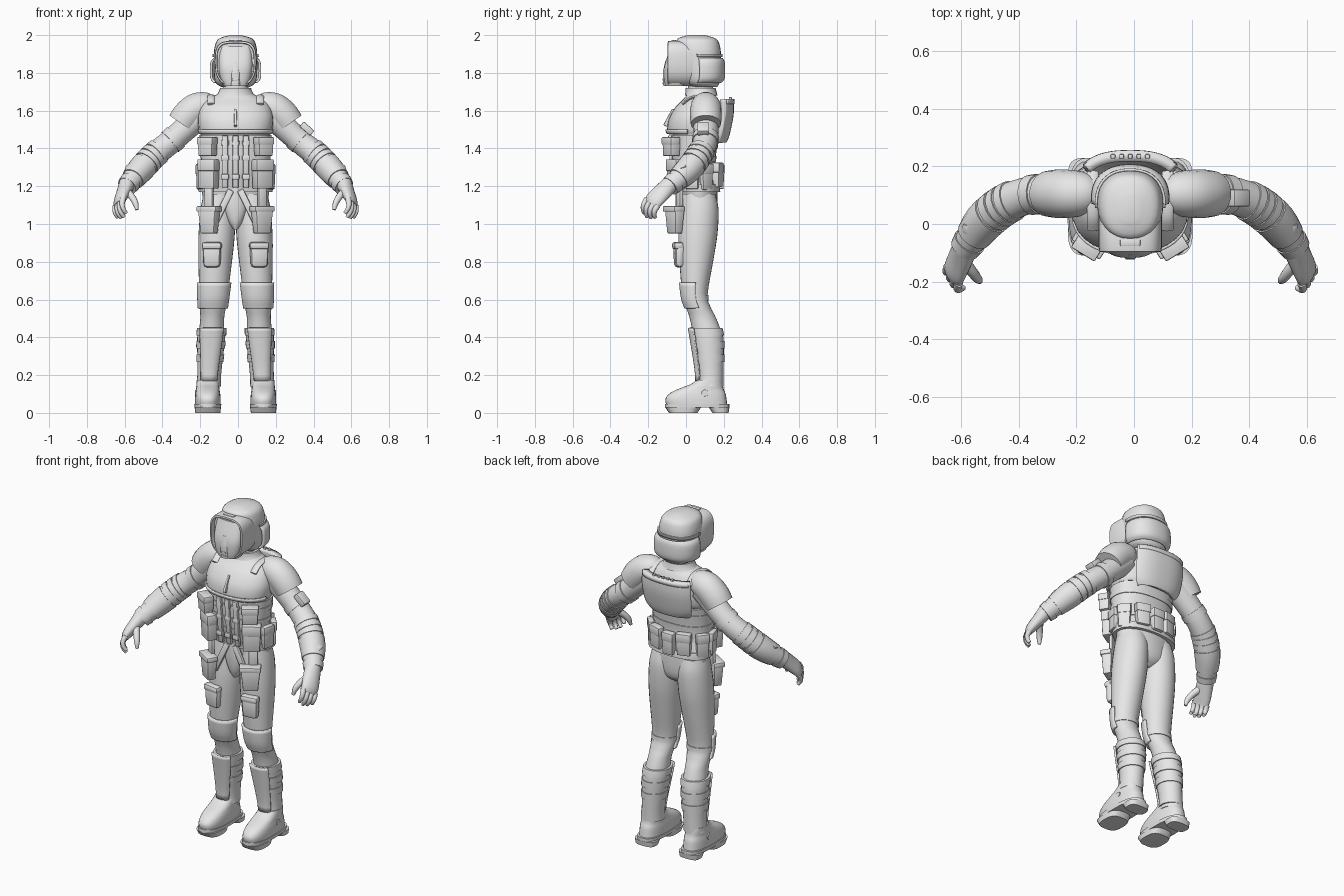
import bpy, bmesh, math
from mathutils import Vector, Matrix

if bpy.data.objects.get("Cube"):
    bpy.data.objects.remove(bpy.data.objects["Cube"], do_unlink=True)

middle = -.013  # body symmetry plane
grey = (.8, .8, .8, 1)
material = bpy.data.materials.new("light_grey")
material.use_nodes = True
material.diffuse_color = grey
material.node_tree.nodes["Principled BSDF"].inputs["Base Color"].default_value = grey


def finish(name, bm, thick=0):
    bmesh.ops.recalc_face_normals(bm, faces=bm.faces)
    mesh = bpy.data.meshes.new(name)
    bm.to_mesh(mesh)
    bm.free()
    mesh.materials.append(material)
    mesh.shade_smooth()
    mesh.set_sharp_from_angle(angle=math.radians(40))
    part = bpy.data.objects.new(name, mesh)
    bpy.context.collection.objects.link(part)
    if thick:
        solid = part.modifiers.new("thickness", 'SOLIDIFY')
        solid.thickness, solid.offset = thick, 0


def skin(name, loops, closed=True, thick=0):
    """Bridge a stack of point loops and cap the ends."""
    bm = bmesh.new()
    rows = [[bm.verts.new(point) for point in loop] for loop in loops]
    count = len(rows[0])
    for low, high in zip(rows, rows[1:]):
        for i in range(count if closed else count - 1):
            j = (i + 1) % count
            bm.faces.new((low[i], low[j], high[j], high[i]))
    if closed:
        bm.faces.new(rows[0])
        bm.faces.new(rows[-1])
    finish(name, bm, thick)


def outline(rx, ry, power=2, count=28, arc=None):
    """Superellipse points, or an open arc of one."""
    start, end = arc or (0, 360)
    points = []
    for i in range(count):
        angle = math.radians(start + (end - start) * i / (count - 1 if arc else count))
        c, s = math.cos(angle), math.sin(angle)
        points.append((rx * math.copysign(abs(c) ** (2 / power), c),
                       ry * math.copysign(abs(s) ** (2 / power), s)))
    return points


def smooth(rings, steps=4):
    """Catmull-Rom refinement of ring tuples."""
    padded = [rings[0], *rings, rings[-1]]
    out = []
    for quad in zip(padded, padded[1:], padded[2:], padded[3:]):
        for i in range(steps):
            t = i / steps
            out.append(tuple(b + t / 2 * (c - a + t * (2 * a - 5 * b + 4 * c - d + t * (3 * (b - c) + d - a)))
                             for a, b, c, d in zip(*quad)))
    return out + [rings[-1]]


def path(*stations):
    """Smooth limb path: side offset, y, z, one or two radii."""
    return smooth([(i, *st[:4], st[-1]) for i, st in enumerate(stations)])


def ring_at(rings, key):
    for low, high in zip(rings, rings[1:]):
        if low[0] <= key <= high[0]:
            t = (key - low[0]) / (high[0] - low[0])
            return tuple(a + (b - a) * t for a, b in zip(low, high))


def cut(rings, start, end):
    inner = [ring for ring in rings if start < ring[0] < end]
    return [ring_at(rings, start), *inner, ring_at(rings, end)]


def loft(name, rings, grow=0, power=2, arc=None, thick=0, shift=lambda z: 0):
    """Stack of level rings: height, front y, back y, half width."""
    loops = [[(middle + shift(z) + x, (front + back) / 2 + y, z)
              for x, y in outline(half + grow, (back - front) / 2 + grow, power, arc=arc)]
             for z, front, back, half in rings]
    skin(name, loops, not arc, thick)


def tube(name, rings, side, grow=0, across=(0, 1, 0), count=18):
    centres = [Vector((middle + side * u, y, z)) for key, u, y, z, ra, rb in rings]
    loops = []
    for i, centre in enumerate(centres):
        along = (centres[min(i + 1, len(centres) - 1)] - centres[max(i - 1, 0)]).normalized()
        e = Vector(across)
        e = (e - along * e.dot(along)).normalized()
        f = along.cross(e)
        ra, rb = rings[i][-2:]
        loops.append([centre + e * x + f * y for x, y in outline(ra + grow, rb + grow, count=count)])
    skin(name, loops)


def box(name, at, size, tilt=0, lean=0, turn=0, taper=1, bevel=.006):
    bm = bmesh.new()
    bmesh.ops.create_cube(bm, size=1)
    for v in bm.verts:
        k = taper if v.co.z < 0 else 1
        v.co = Vector((v.co.x * size[0] * k, v.co.y * size[1] * k, v.co.z * size[2]))
    bmesh.ops.bevel(bm, geom=bm.edges[:], offset=bevel, segments=2, affect='EDGES', profile=.5)
    matrix = Matrix.Translation(at) @ Matrix.Translation((middle, 0, 0))
    for angle, axis in zip((tilt, lean, turn), 'XYZ'):
        matrix = matrix @ Matrix.Rotation(math.radians(angle), 4, axis)
    bmesh.ops.transform(bm, matrix=matrix, verts=bm.verts)
    finish(name, bm)


# Torso, vest and chest armor
torso = smooth([(.99, .04, .11, .05), (1.04, -.01, .16, .14), (1.18, -.03, .165, .18),
                (1.3, -.06, .145, .17), (1.5, -.07, .17, .185), (1.59, -.05, .18, .195),
                (1.65, -.01, .165, .16), (1.69, .01, .15, .08), (1.78, .01, .13, .06)])
loft("torso", torso)
loft("vest", cut(torso, 1.18, 1.47), grow=.008, power=2.3)
loft("belt", cut(torso, 1.17, 1.21), grow=.016, power=2.3)
for z in (1.26, 1.33, 1.4):
    loft("vest_strap", cut(torso, z, z + .03), grow=.012, power=2.3)
loft("collar", cut(torso, 1.68, 1.72), grow=.014)
chest = smooth([(1.475, -.09, .17, .185), (1.5, -.1, .18, .195), (1.56, -.09, .185, .2),
                (1.62, -.055, .185, .185), (1.66, -.015, .17, .15), (1.69, .01, .15, .09)])
loft("chest_armor", chest, power=2.3)
loft("chest_lip", cut(chest, 1.48, 1.5), grow=.004, power=2.3, arc=(190, 350), thick=.01)
box("chest_ridge", (0, -.08, 1.56), (.012, .03, .1), tilt=-24, taper=1.5)
for x in (-.055, 0, .055):
    box("front_webbing", (x, -.073, 1.33), (.03, .02, .28), tilt=5)
    for z in (1.25, 1.35, 1.43):
        box("webbing_buckle", (x, -.08, z), (.04, .016, .03))

# Back pack with top rail and knobs
pack = smooth([(1.44, -.06, .2, .15), (1.48, -.06, .215, .18), (1.58, -.05, .235, .19), (1.66, -.05, .235, .185)])
loft("back_pack", pack, power=2.5, arc=(40, 140), thick=.035)
loft("back_rail", cut(pack, 1.635, 1.66), grow=.006, power=2.5, arc=(45, 135), thick=.03)
for i in range(-2, 3):
    box("rail_knob", (i * .03, .235, 1.665), (.016, .016, .014), bevel=.004)


def pouch(name, angle, z, size, out):
    """Flapped pouch set on the torso at an angle."""
    key, front, back, half = ring_at(torso, z)
    a, depth = math.radians(angle), (back - front) / 2
    normal = Vector((math.cos(a) / half, math.sin(a) / depth, 0)).normalized()
    at = Vector((half * math.cos(a), (front + back) / 2 + depth * math.sin(a), z)) + normal * out
    turn = math.degrees(math.atan2(normal.y, normal.x)) + 90
    width, thick, height = size
    box(name, at, size, turn=turn, taper=.94)
    box(name + "_flap", at + normal * .003 + Vector((0, 0, height * .3)),
        (width + .006, thick, height * .4), turn=turn)


for mirrored in (False, True):
    for name, angle, z, size, out in (("chest_pouch", -46, 1.41, (.09, .06, .1), .048),
                                      ("front_pouch", -44, 1.265, (.1, .06, .155), .036),
                                      ("side_pouch", -8, 1.25, (.07, .03, .13), .015),
                                      ("hip_pouch", 26, 1.25, (.07, .03, .14), .02),
                                      ("rear_pouch", 62, 1.26, (.08, .04, .13), .03)):
        pouch(name, 180 - angle if mirrored else angle, z, size, out)
pouch("middle_rear_pouch", 90, 1.25, (.07, .04, .13), .03)
loft("groin_guard", smooth([(.97, -.02, .02, .01), (1.02, -.04, .03, .04), (1.1, -.05, .03, .06),
                            (1.19, -.05, .03, .035)]))

# Helmet
dome = smooth([(1.725, .03, .165, .075), (1.76, -.01, .18, .11), (1.88, -.04, .185, .115),
               (1.94, -.05, .18, .11), (1.98, -.045, .16, .09), (2, .01, .1, .03)])
loft("helmet_dome", dome, power=2.3)
loft("helmet_rear_band", smooth([(1.75, -.02, .18, .11), (1.775, -.02, .2, .128), (1.85, -.02, .2, .128),
                                 (1.875, -.02, .19, .112)]), power=2.3, arc=(-8, 188), thick=.012)
loft("helmet_brow_band", cut(dome, 1.885, 1.9), grow=.003, power=2.3, arc=(-5, 185), thick=.01)
hood = []
for y, scale in ((.06, .95), (.05, 1), (-.08, 1), (-.096, .98), (-.097, .9), (-.07, .88)):
    hood.append([(middle + x * (1 - 15 * min(0, z) ** 2), y - z * (y > 0) / 5, 1.85 + z)
                 for x, z in outline(.11 * scale, .12 * scale, power=3.6, count=40)])
skin("helmet_hood", hood)
loft("face_plate", smooth([(1.73, -.11, 0, .065), (1.77, -.116, 0, .08), (1.84, -.114, 0, .09),
                           (1.94, -.08, 0, .085)]), power=2.8)
loft("nose_guard", smooth([(1.73, -.12, -.08, .024), (1.8, -.122, -.08, .024), (1.86, -.11, -.08, .01)]), power=3)
for z in (1.745, 1.765):
    box("mouth_vent", (0, -.117, z), (.034, .014, .01), bevel=.003)
box("helmet_top_vent", (0, -.065, 1.968), (.07, .024, .012), bevel=.004)

# Limb shapes and foot
leg = smooth([(.12, .06, .19, .06), (.2, .07, .19, .055), (.4, .04, .19, .066), (.5, .02, .16, .063),
              (.56, 0, .13, .07), (.63, -.02, .115, .076), (.82, -.036, .147, .09),
              (.95, -.04, .167, .096), (1.08, -.03, .172, .092), (1.16, -.02, .155, .08)])
foot = smooth([(.03, -.1, .22, .067), (.07, -.11, .215, .068), (.1, -.09, .21, .066), (.125, -.045, .2, .062),
               (.15, .02, .195, .06), (.175, .06, .19, .058)])
arm = path((.17, .1, 1.59, .07), (.26, .105, 1.51, .067), (.35, .1, 1.43, .065), (.43, .07, 1.365, .067),
           (.505, .01, 1.285, .066), (.575, -.085, 1.2, .048))
shoulder = path((.13, .105, 1.625, .06), (.16, .105, 1.625, .075), (.21, .105, 1.61, .083),
                (.255, .105, 1.57, .084), (.285, .105, 1.53, .08))

for side in (1, -1):
    stance = lambda z: side * (.15 - z * .053)
    planted = lambda z: side * .147

    # Leg with knee pad, pocket and hanging pouch
    loft("leg", leg, shift=stance)
    loft("knee_pad", cut(leg, .555, .69), grow=.004, power=2.1, arc=(178, 362), thick=.014, shift=stance)
    loft("knee_strap", cut(leg, .595, .625), grow=.004, shift=stance)
    box("thigh_pocket", (side * .125, -.038, .835), (.1, .05, .13), turn=side * 8, taper=.9, bevel=.02)
    box("pocket_flap", (side * .125, -.044, .885), (.105, .05, .04), turn=side * 8, bevel=.015)
    box("thigh_pouch", (side * .14, -.06, 1.02), (.11, .06, .14), turn=side * 32, taper=.75)
    box("thigh_pouch_flap", (side * .14, -.065, 1.08), (.12, .065, .03), turn=side * 32)
    box("thigh_strap", (side * .068, -.045, 1.09), (.035, .02, .2), lean=-side * 26)
    box("hip_strap", (side * .14, -.035, 1.13), (.05, .02, .12), turn=side * 30)

    # Boot
    loft("boot_shaft", cut(leg, .14, .45), grow=.008, shift=stance)
    for z in (.27, .34, .41):
        loft("boot_strap", cut(leg, z, z + .04), grow=.013, shift=stance)
    shin = [(z, front - .004, back, half * (z + .5)) for z, front, back, half in cut(leg, .17, .45)]
    loft("shin_plate", shin, grow=.012, power=2.6, arc=(222, 318), thick=.012, shift=stance)
    loft("boot_foot", foot, power=2.5, shift=planted)
    loft("boot_sole", [(.028, -.11, .23, .07), (.048, -.11, .23, .072)], power=2.6, shift=planted)
    loft("front_tread", [(0, -.09, .06, .066), (.03, -.11, .08, .07)], power=3, shift=planted)
    loft("heel_tread", [(0, .14, .225, .062), (.03, .12, .23, .068)], power=3, shift=planted)
    tube("ankle_button", path((.195, .1, .105, .02), (.214, .1, .105, .017)), side)

    # Arm with shoulder armor, bands and shoulder strap
    tube("arm", arm, side)
    tube("shoulder_armor", shoulder, side)
    for start, end in ((1.6, 1.95), (2.7, 2.95), (3, 3.25), (3.3, 3.55), (3.65, 4.55), (4.75, 5)):
        tube("arm_band", cut(arm, start, end), side, grow=.005)
    box("forearm_buckle", (side * .56, -.015, 1.295), (.03, .035, .04), tilt=20, lean=side * 40)
    tube("shoulder_strap", path((.13, -.02, 1.635, .008, .02), (.13, .03, 1.67, .008, .02),
                                (.13, .12, 1.675, .008, .02), (.13, .18, 1.63, .008, .02)), side, across=(0, 0, 1))

    # Gloved hand
    spread = Vector((-.5, -.7, .5))
    across = spread * Vector((side, 0, 0)).x + Vector((0, spread.y, spread.z)) * (1 - side)
    tube("palm", path((.57, -.075, 1.22, .045), (.59, -.12, 1.175, .05, .036), (.61, -.165, 1.13, .052, .028),
                      (.615, -.185, 1.105, .046, .019)), side, across=across)
    for i, reach in enumerate((1, 1.1, 1, .8)):
        root = Vector((.615, -.178, 1.115)) + spread * (.039 - i * .026)
        joints = [root + Vector(bend) * reach
                  for bend in ((0, 0, 0), (.005, -.018, -.03), (-.002, -.022, -.056), (-.016, -.016, -.077))]
        tube("finger", path(*((*joint, .016 - k * .002) for k, joint in enumerate(joints))),
             side, across=across, count=10)
    tube("thumb", path((.58, -.13, 1.175, .023), (.55, -.165, 1.145, .019), (.53, -.19, 1.11, .016),
                       (.522, -.2, 1.075, .009)), side, count=10)

# Device on one upper arm
box("arm_device", (.378, .09, 1.505), (.075, .06, .035), lean=42)
